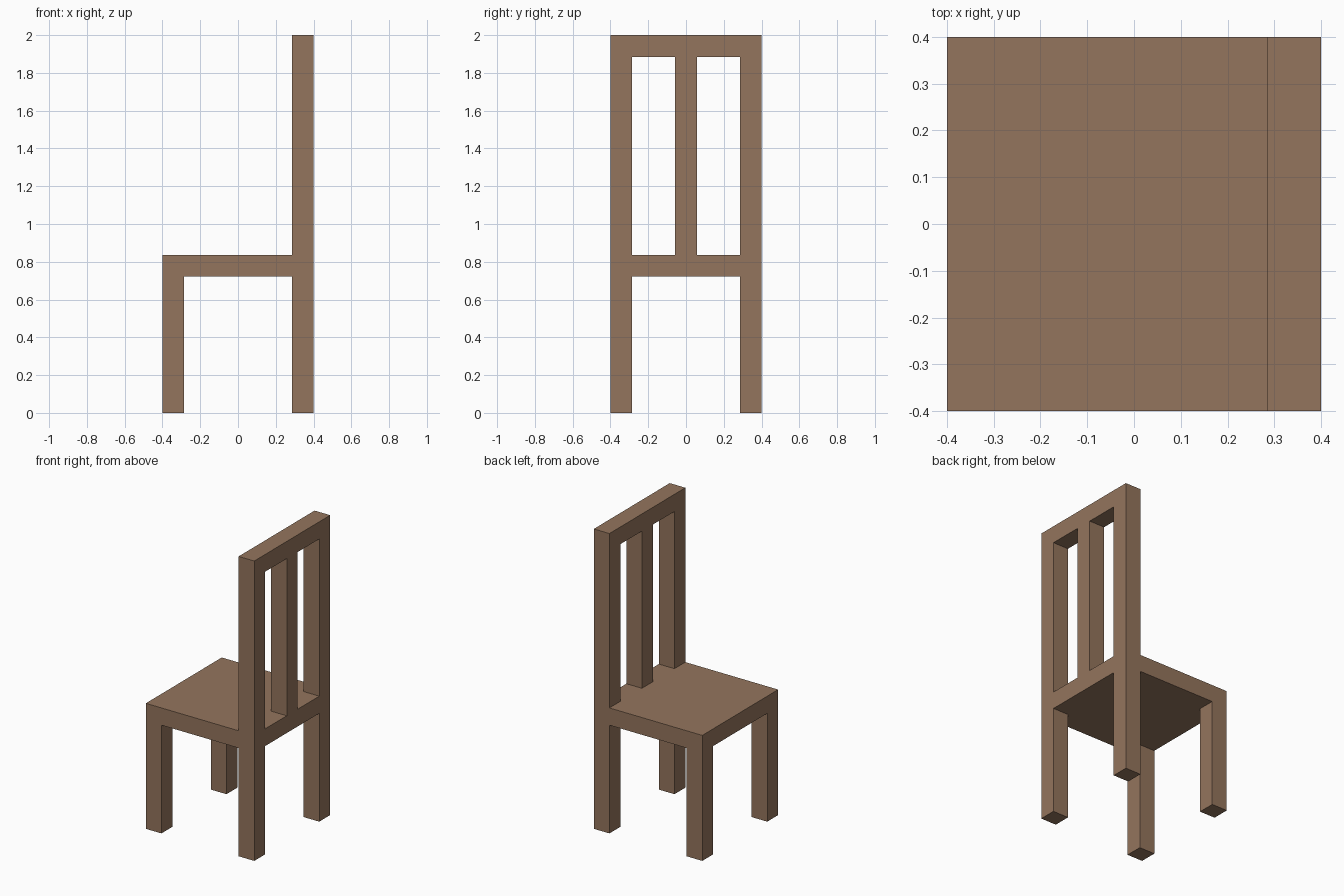
import bpy

if "Cube" in bpy.data.objects:
    bpy.data.objects.remove(bpy.data.objects["Cube"])

wood = bpy.data.materials.new("brown wood")
wood.diffuse_color = (0.296, 0.178, 0.110, 1.0)
wood.use_nodes = True
wood.node_tree.nodes["Principled BSDF"].inputs["Base Color"].default_value = wood.diffuse_color

HALF = 0.4            # half the seat width
T = 0.115             # timber thickness
IN = HALF - T         # inner edge of the legs
SEAT_LOW, SEAT_TOP = 0.722, 0.837
RAIL_LOW, TOP = 1.885, 2.0


def box(name, x, y, z):
    """Add a box spanning the given (min, max) ranges."""
    spans = (x, y, z)
    bpy.ops.mesh.primitive_cube_add(size=1, location=[(a + b) / 2 for a, b in spans])
    obj = bpy.context.object
    obj.name = name
    obj.scale = [b - a for a, b in spans]
    bpy.ops.object.transform_apply(location=False, rotation=False, scale=True)
    obj.data.materials.append(wood)


back = (IN, HALF)     # the backrest stands on the +x side
full = (-HALF, HALF)

# Seat slab and the rail across the top of the backrest
box("seat", full, full, (SEAT_LOW, SEAT_TOP))
box("top_rail", back, full, (RAIL_LOW, TOP))

# Legs and backrest posts on both sides
for side, y in (("left", (IN, HALF)), ("right", (-HALF, -IN))):
    box("front_leg_" + side, (-HALF, -IN), y, (0, SEAT_LOW))
    box("back_leg_" + side, back, y, (0, SEAT_LOW))
    box("back_post_" + side, back, y, (SEAT_TOP, RAIL_LOW))

# Middle slat of the backrest
box("back_slat", back, (-T / 2, T / 2), (SEAT_TOP, RAIL_LOW))
